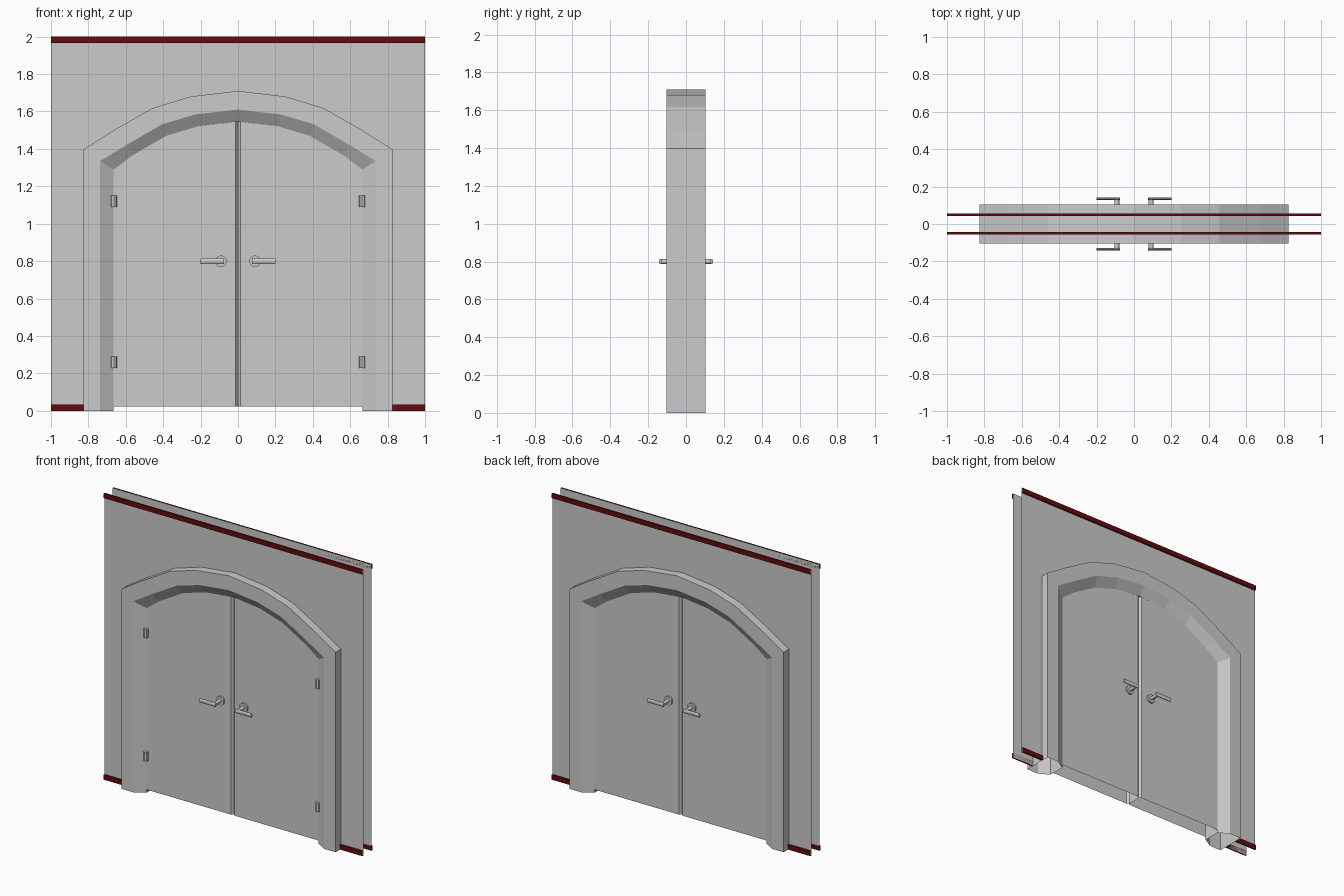
import bpy, bmesh, math
from mathutils import Matrix

if "Cube" in bpy.data.objects:
    bpy.data.objects.remove(bpy.data.objects["Cube"])

FRAME_Y, DOOR_Y, WALL_Y, TRIM_Y = 0.103, 0.06, 0.044, 0.055
DOOR_Z = 0.022

# Half profiles of the arch, from springing point to crown
OUTER = [(0.827, 1.397), (0.672, 1.495), (0.457, 1.618), (0.254, 1.68), (0, 1.71)]
INNER = [(0.737, 1.335), (0.595, 1.422), (0.405, 1.532), (0.225, 1.585), (0, 1.61)]
LEAF = [(0.665, 1.29), (0.565, 1.365), (0.384, 1.47), (0.21, 1.522), (0, 1.547)]


def finish(bm, name, mat=None, recalc=True):
    bmesh.ops.remove_doubles(bm, verts=bm.verts, dist=1e-5)
    if recalc:
        bmesh.ops.recalc_face_normals(bm, faces=bm.faces)
    me = bpy.data.meshes.new(name)
    bm.to_mesh(me)
    bm.free()
    ob = bpy.data.objects.new(name, me)
    bpy.context.collection.objects.link(ob)
    if mat:
        me.materials.append(mat)
    return ob


def add_face(bm, pts, facing=None):
    f = bm.faces.new([bm.verts.new(p) for p in pts])
    f.normal_update()
    if facing is not None and f.normal.y * facing < 0:
        f.normal_flip()
    return f


def full_arch(half):
    """Left foot, over the crown, to the right foot."""
    right = [(half[0][0], 0)] + half
    return [(-x, z) for x, z in right] + right[-2::-1]


def rod(bm, loc, r, length, axis, sides=10, squash=(1, 1, 1)):
    rot = {'X': Matrix.Rotation(math.pi / 2, 4, 'Y'),
           'Y': Matrix.Rotation(math.pi / 2, 4, 'X'),
           'Z': Matrix.Identity(4)}[axis]
    m = Matrix.Translation(loc) @ Matrix.Diagonal((*squash, 1)) @ rot
    bmesh.ops.create_cone(bm, cap_ends=True, segments=sides, radius1=r,
                          radius2=r, depth=length, matrix=m)


# Arched frame: splayed section swept along the arch, open underneath
bm = bmesh.new()
section = [(OUTER, -FRAME_Y), (INNER, -FRAME_Y), (LEAF, -DOOR_Y),
           (LEAF, DOOR_Y), (INNER, FRAME_Y), (OUTER, FRAME_Y)]
rails = [[bm.verts.new((x, y, z)) for x, z in full_arch(h)] for h, y in section]
for i, a in enumerate(rails):
    b = rails[(i + 1) % len(rails)]
    for j in range(len(a) - 1):
        bm.faces.new((a[j], a[j + 1], b[j + 1], b[j]))
finish(bm, "door_frame")

# Door leaves with a V groove where they meet, open underneath
groove, depth = 0.014, 0.016
for side, name in ((-1, "left"), (1, "right")):
    bm = bmesh.new()
    crown = LEAF[-1][1]
    for s in (-1, 1):
        y, yi = s * DOOR_Y, s * (DOOR_Y - depth)
        pts = [(groove, DOOR_Z), (LEAF[0][0], DOOR_Z)] + LEAF[:-1] + [(groove, crown - 0.002)]
        add_face(bm, [(side * x, y, z) for x, z in pts], s)
        add_face(bm, [(side * groove, y, DOOR_Z), (0, yi, DOOR_Z),
                      (0, yi, crown), (side * groove, y, crown - 0.002)], s)
    e = DOOR_Y - depth
    add_face(bm, [(0, -e, DOOR_Z), (0, e, DOOR_Z), (0, e, crown), (0, -e, crown)])
    finish(bm, name + "_door_leaf")

    # Hinges on the front only
    bm = bmesh.new()
    for z in (0.26, 1.12):
        rod(bm, (side * 0.664, -DOOR_Y - 0.006, z), 0.016, 0.062, 'Z', 8)
    finish(bm, name + "_hinges")

    # Lever handles: rosette, stem and flattened lever on both faces
    for s, where in ((-1, "front"), (1, "back")):
        bm = bmesh.new()
        rod(bm, (side * 0.091, s * (DOOR_Y + 0.006), 0.8), 0.031, 0.012, 'Y', 12)
        rod(bm, (side * 0.091, s * 0.097, 0.8), 0.013, 0.074, 'Y')
        rod(bm, (side * 0.138, s * 0.135, 0.8), 0.015, 0.124, 'X', 10, (1, 0.5, 1))
        ob = finish(bm, f"{name}_{where}_handle")
        bpy.context.view_layer.objects.active = ob
        ob.select_set(True)
        bpy.ops.object.shade_smooth_by_angle(angle=math.radians(40))
        ob.select_set(False)

# Thin wall skins around the arch, with red trim strips open at the ends
red = bpy.data.materials.new("trim_red")
red.diffuse_color = (0.13, 0.003, 0.005, 1)
red.use_nodes = True
red.node_tree.nodes["Principled BSDF"].inputs["Base Color"].default_value = red.diffuse_color
for s, where in ((-1, "front"), (1, "back")):
    bm = bmesh.new()
    for side in (-1, 1):
        pts = [(1, 0), (OUTER[0][0], 0)] + OUTER + [(0, 2), (1, 2)]
        add_face(bm, [(side * x, s * WALL_Y, z) for x, z in pts], s)
    finish(bm, where + "_wall", recalc=False)

    bm = bmesh.new()
    foot = OUTER[0][0]
    for x0, x1, z0, z1 in ((-1, 1, 1.967, 2), (-1, -foot, 0, 0.034), (foot, 1, 0, 0.034)):
        yw, yt = s * WALL_Y, s * TRIM_Y
        ring = [(yw, z0), (yt, z0), (yt, z1), (yw, z1)]
        for k in range(4):
            (ya, za), (yb, zb) = ring[k], ring[(k + 1) % 4]
            add_face(bm, [(x0, ya, za), (x1, ya, za), (x1, yb, zb), (x0, yb, zb)])
    finish(bm, where + "_trim", red)
